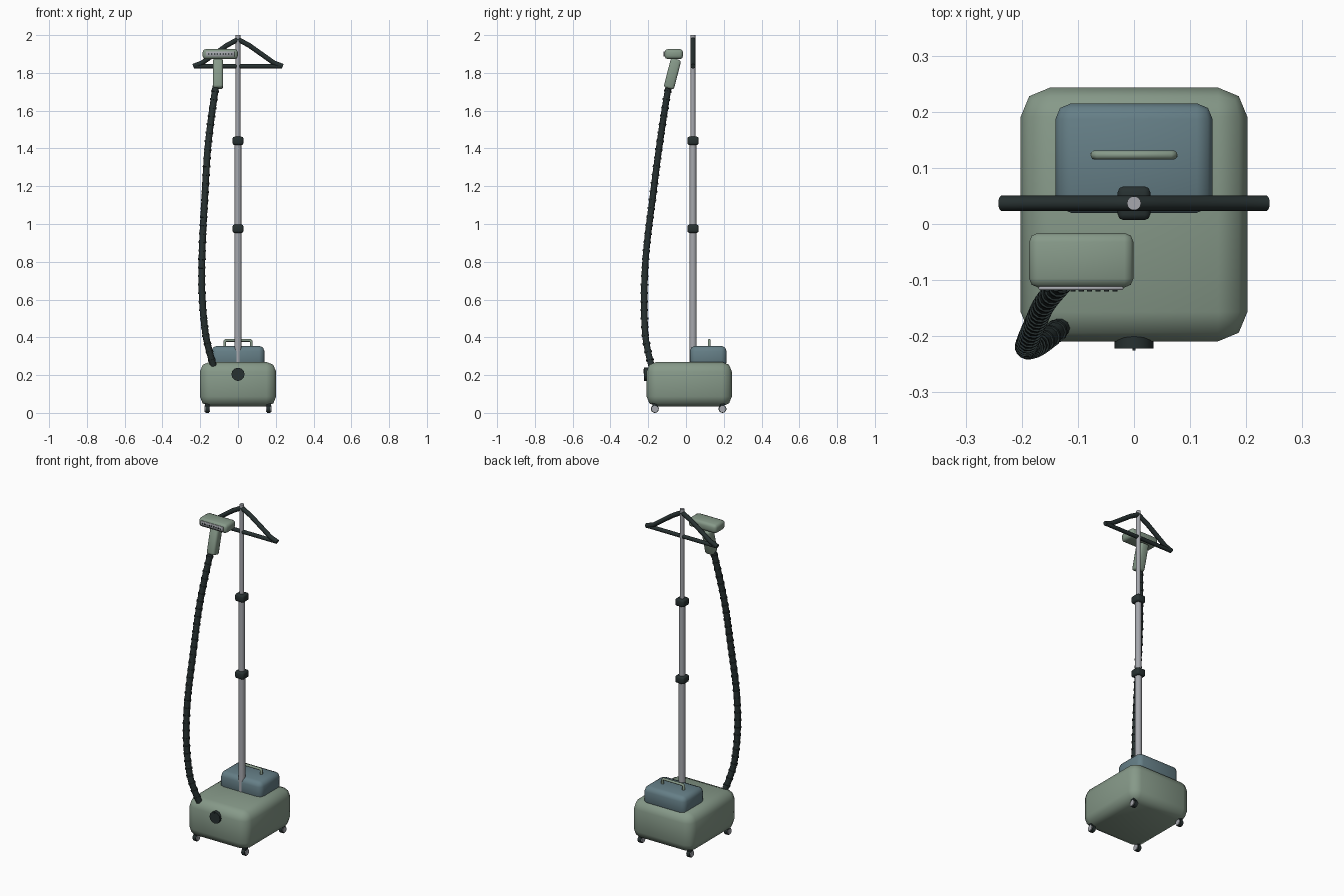
import bpy, bmesh, math
from mathutils import Vector, Matrix

if "Cube" in bpy.data.objects:
    bpy.data.objects.remove(bpy.data.objects["Cube"])


def material(name, rgb):
    m = bpy.data.materials.new(name)
    m.diffuse_color = (*rgb, 1)
    m.use_nodes = True
    m.node_tree.nodes["Principled BSDF"].inputs["Base Color"].default_value = m.diffuse_color
    return m


GREEN = material("sage green", (0.24, 0.32, 0.25))
BLUE = material("tank blue grey", (0.13, 0.21, 0.24))
DARK = material("charcoal", (0.02, 0.03, 0.03))
GREY = material("metal grey", (0.38, 0.39, 0.42))


def finish(name, bm, mat, angle=50):
    bmesh.ops.recalc_face_normals(bm, faces=bm.faces)
    mesh = bpy.data.meshes.new(name)
    bm.to_mesh(mesh)
    bm.free()
    mesh.materials.append(mat)
    ob = bpy.data.objects.new(name, mesh)
    bpy.context.collection.objects.link(ob)
    bpy.ops.object.select_all(action='DESELECT')
    ob.select_set(True)
    bpy.context.view_layer.objects.active = ob
    bpy.ops.object.shade_smooth_by_angle(angle=math.radians(angle))
    return ob


def box(name, lo, hi, bevel, mat, tilt=0.0, segments=2):
    """Rounded box between two corners, optionally tilted about x."""
    lo, hi = Vector(lo), Vector(hi)
    bm = bmesh.new()
    bmesh.ops.create_cube(bm, size=1)
    bmesh.ops.scale(bm, vec=hi - lo, verts=bm.verts)
    if bevel:
        bmesh.ops.bevel(bm, geom=bm.edges[:], offset=bevel, segments=segments,
                        profile=0.5, affect='EDGES', clamp_overlap=True)
    bm.transform(Matrix.Translation((lo + hi) / 2) @ Matrix.Rotation(tilt, 4, 'X'))
    return finish(name, bm, mat)


def rod(name, a, b, radius, mat, sides=16):
    """Cylinder from point a to point b."""
    a, b = Vector(a), Vector(b)
    d = b - a
    bm = bmesh.new()
    bmesh.ops.create_cone(bm, cap_ends=True, segments=sides, radius1=radius,
                          radius2=radius, depth=d.length)
    bm.transform(Matrix.Translation((a + b) / 2) @ d.to_track_quat('Z', 'Y').to_matrix().to_4x4())
    return finish(name, bm, mat)


def tube(name, points, radius, mat, res=3):
    """Round tube swept along a polyline."""
    cu = bpy.data.curves.new(name, 'CURVE')
    cu.dimensions = '3D'
    cu.bevel_depth = radius
    cu.bevel_resolution = res
    cu.use_fill_caps = True
    sp = cu.splines.new('POLY')
    sp.points.add(len(points) - 1)
    for p, co in zip(sp.points, points):
        p.co = (*co, 1)
    cu.materials.append(mat)
    ob = bpy.data.objects.new(name, cu)
    bpy.context.collection.objects.link(ob)
    bpy.ops.object.select_all(action='DESELECT')
    ob.select_set(True)
    bpy.context.view_layer.objects.active = ob
    bpy.ops.object.convert(target='MESH')
    bpy.ops.object.shade_smooth_by_angle(angle=math.radians(50))
    return bpy.context.object


# Base housing and water tank with carry handle
box("base_housing", (-0.202, -0.209, 0.035), (0.202, 0.243, 0.27), 0.052, GREEN)
box("water_tank", (-0.14, 0.02, 0.24), (0.14, 0.215, 0.355), 0.028, BLUE)
tube("tank_handle", [(-0.07, 0.123, 0.34), (-0.07, 0.123, 0.378), (-0.064, 0.123, 0.384),
                     (0.064, 0.123, 0.384), (0.07, 0.123, 0.378), (0.07, 0.123, 0.34)], 0.008, GREEN)

# Control knob with pointer
rod("control_knob", (0, -0.20, 0.204), (0, -0.222, 0.204), 0.035, DARK, 12)
box("knob_pointer", (-0.003, -0.225, 0.208), (0.003, -0.22, 0.232), 0, DARK)

# Casters
for sx in (-1, 1):
    for y in (-0.165, 0.193):
        x = sx * 0.163
        box("caster_fork", (x - 0.013, y - 0.012, 0.022), (x + 0.013, y + 0.012, 0.06), 0.003, DARK)
        rod("caster_wheel", (x - 0.010, y, 0.021), (x + 0.010, y, 0.021), 0.021, DARK)
        rod("wheel_hub", (x - 0.0145, y, 0.021), (x + 0.0145, y, 0.021), 0.017, GREY)

# Telescopic pole with locking collars
PY = 0.037
for name, z0, z1, r in (("pole_lower", 0.24, 0.975, 0.0195),
                        ("pole_middle", 0.975, 1.44, 0.0175),
                        ("pole_upper", 1.44, 2.0, 0.0125)):
    rod(name, (0, PY, z0), (0, PY, z1), r, GREY)
for z in (0.975, 1.44):
    box("pole_collar", (-0.029, PY - 0.03, z - 0.022), (0.029, PY + 0.03, z + 0.022), 0.01, DARK)

# Clothes hanger
rod("hanger_bar", (-0.23, PY, 1.835), (0.23, PY, 1.835), 0.0115, DARK, 12)
for sx in (-1, 1):
    tube("hanger_arm", [(0, PY, 1.978), (sx * 0.06, PY, 1.945), (sx * 0.19, PY, 1.853),
                        (sx * 0.237, PY, 1.835)], 0.0135, DARK)

# Steam head, grip and perforated plate
box("steam_head", (-0.187, -0.113, 1.873), (-0.001, -0.016, 1.926), 0.016, GREEN)
box("head_grip", (-0.133, -0.100, 1.715), (-0.079, -0.044, 1.875), 0.012, GREEN, tilt=-0.25)
box("steam_plate", (-0.17, -0.118, 1.886), (-0.019, -0.111, 1.914), 0.002, GREY, segments=1)
for i in range(9):
    x = -0.154 + i * 0.015
    rod("steam_hole", (x, -0.117, 1.90), (x, -0.120, 1.90), 0.0045, DARK, 8)

# Ribbed hose following a smooth path
ctrl = [Vector(p) for p in ((-0.11, -0.082, 1.76), (-0.122, -0.097, 1.70), (-0.158, -0.14, 1.42),
                            (-0.175, -0.175, 1.15), (-0.19, -0.211, 0.85), (-0.19, -0.221, 0.62),
                            (-0.172, -0.216, 0.42), (-0.15, -0.20, 0.32), (-0.13, -0.183, 0.25))]
ext = [2 * ctrl[0] - ctrl[1]] + ctrl + [2 * ctrl[-1] - ctrl[-2]]
path = []
for p0, p1, p2, p3 in zip(ext, ext[1:], ext[2:], ext[3:]):
    # chord-scaled tangents keep uneven spans smooth
    l0, l1, l2 = (p1 - p0).length, (p2 - p1).length, (p3 - p2).length
    m1 = (p2 - p0) * (l1 / (l0 + l1))
    m2 = (p3 - p1) * (l1 / (l1 + l2))
    for k in range(8):
        t = k / 8
        path.append(p1 * (2 * t**3 - 3 * t**2 + 1) + m1 * (t**3 - 2 * t**2 + t)
                    + p2 * (3 * t**2 - 2 * t**3) + m2 * (t**3 - t**2))
path.append(ctrl[-1])
tube("hose", path, 0.0175, DARK)

# Hose ribs spaced evenly by length
bm = bmesh.new()
spacing, left = 0.045, 0.06
for a, b in zip(path, path[1:]):
    d = b - a
    while left < d.length:
        ring = bmesh.ops.create_cone(bm, cap_ends=True, segments=14, radius1=0.0205,
                                     radius2=0.0205, depth=0.009)
        mat = Matrix.Translation(a + d.normalized() * left) @ d.to_track_quat('Z', 'Y').to_matrix().to_4x4()
        bmesh.ops.transform(bm, matrix=mat, verts=ring["verts"])
        left += spacing
    left -= d.length
finish("hose_ribs", bm, DARK)
